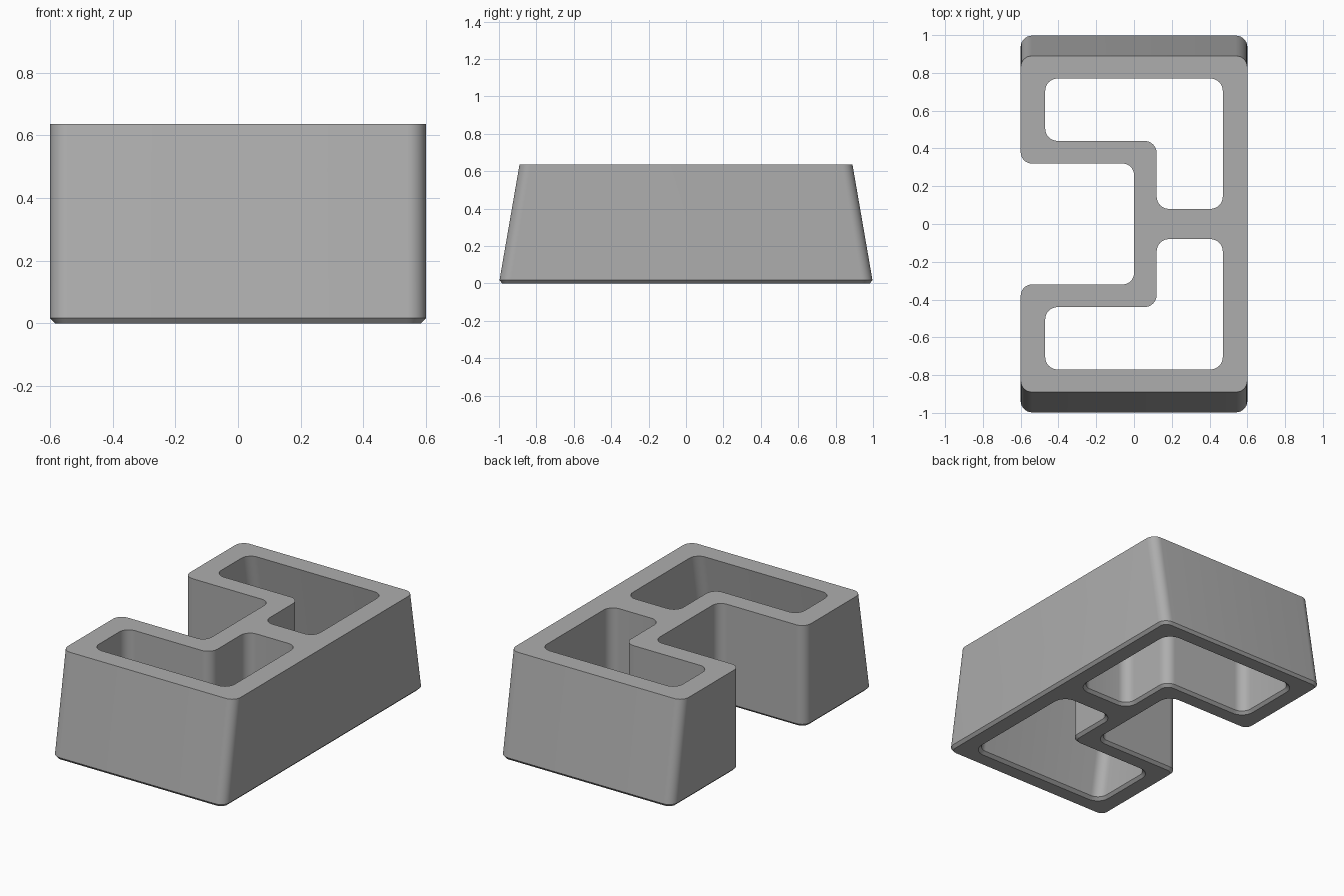
import bpy, bmesh, math
from mathutils import Vector

if "Cube" in bpy.data.objects:
    bpy.data.objects.remove(bpy.data.objects["Cube"], do_unlink=True)

HEIGHT = 0.636
CHAMFER = 0.017
TAPER = 0.11        # how far each end wall leans out towards the base
STEPS = 8           # segments per rounded corner


def rounded_outline(corners, radius, grow):
    """Counter-clockwise outline with rounded corners, grown outwards."""
    points = []
    pts = [Vector(c) for c in corners]
    for i, p in enumerate(pts):
        a = (p - pts[i - 1]).normalized()
        b = (pts[(i + 1) % len(pts)] - p).normalized()
        side = 1 if a.cross(b) > 0 else -1
        centre = p + (b - a) * radius
        for k in range(STEPS + 1):
            t = math.pi / 2 * k / STEPS
            n = a * math.sin(t) - b * math.cos(t)
            points.append(centre + n * (radius + side * grow))
    return points


def add_ring(bm, corners, radius, z, grow):
    """One closed ring of vertices; the end walls shift with height."""
    shift = TAPER * (1 - z / HEIGHT)
    verts = []
    for p in rounded_outline(corners, radius, grow):
        lean = math.copysign(shift, p.y) if abs(p.y) > 0.6 else 0
        verts.append(bm.verts.new((p.x, p.y + lean, z)))
    return verts


def ring_edges(bm, ring):
    pairs = zip(ring, ring[1:] + ring[:1])
    return [bm.edges.get(pair) or bm.edges.new(pair) for pair in pairs]


# Body outline with the side notch, and the two bent cells
body = [(-0.6, -0.89), (0.6, -0.89), (0.6, 0.89), (-0.6, 0.89),
        (-0.6, 0.32), (0, 0.32), (0, -0.32), (-0.6, -0.32)]
back_cell = [(0.12, 0.08), (0.47, 0.08), (0.47, 0.77),
             (-0.47, 0.77), (-0.47, 0.44), (0.12, 0.44)]
front_cell = [(x, -y) for x, y in reversed(back_cell)]

bm = bmesh.new()
bottom_edges, top_edges = [], []
for corners, radius, grow in ((body, 0.06, -CHAMFER),
                              (back_cell, 0.065, CHAMFER),
                              (front_cell, 0.065, CHAMFER)):
    rings = [add_ring(bm, corners, radius, 0, grow),
             add_ring(bm, corners, radius, CHAMFER, 0),
             add_ring(bm, corners, radius, HEIGHT, 0)]
    # Chamfer and wall
    for low, high in zip(rings, rings[1:]):
        for i in range(len(low)):
            bm.faces.new((low[i - 1], low[i], high[i], high[i - 1]))
    bottom_edges += ring_edges(bm, rings[0])
    top_edges += ring_edges(bm, rings[-1])

# Flat top and underside around the cells
for edges in (bottom_edges, top_edges):
    bmesh.ops.triangle_fill(bm, edges=edges, use_beauty=True)
bmesh.ops.recalc_face_normals(bm, faces=bm.faces[:])

mesh = bpy.data.meshes.new("hollow_block")
bm.to_mesh(mesh)
bm.free()
block = bpy.data.objects.new("hollow_block", mesh)
bpy.context.collection.objects.link(block)

# Plain grey finish
grey = bpy.data.materials.new("concrete_grey")
grey.use_nodes = True
colour = (0.42, 0.42, 0.42, 1)
grey.diffuse_color = colour
grey.node_tree.nodes["Principled BSDF"].inputs["Base Color"].default_value = colour
mesh.materials.append(grey)

bpy.ops.object.select_all(action='DESELECT')
block.select_set(True)
bpy.context.view_layer.objects.active = block
bpy.ops.object.shade_smooth_by_angle(angle=math.radians(30))
